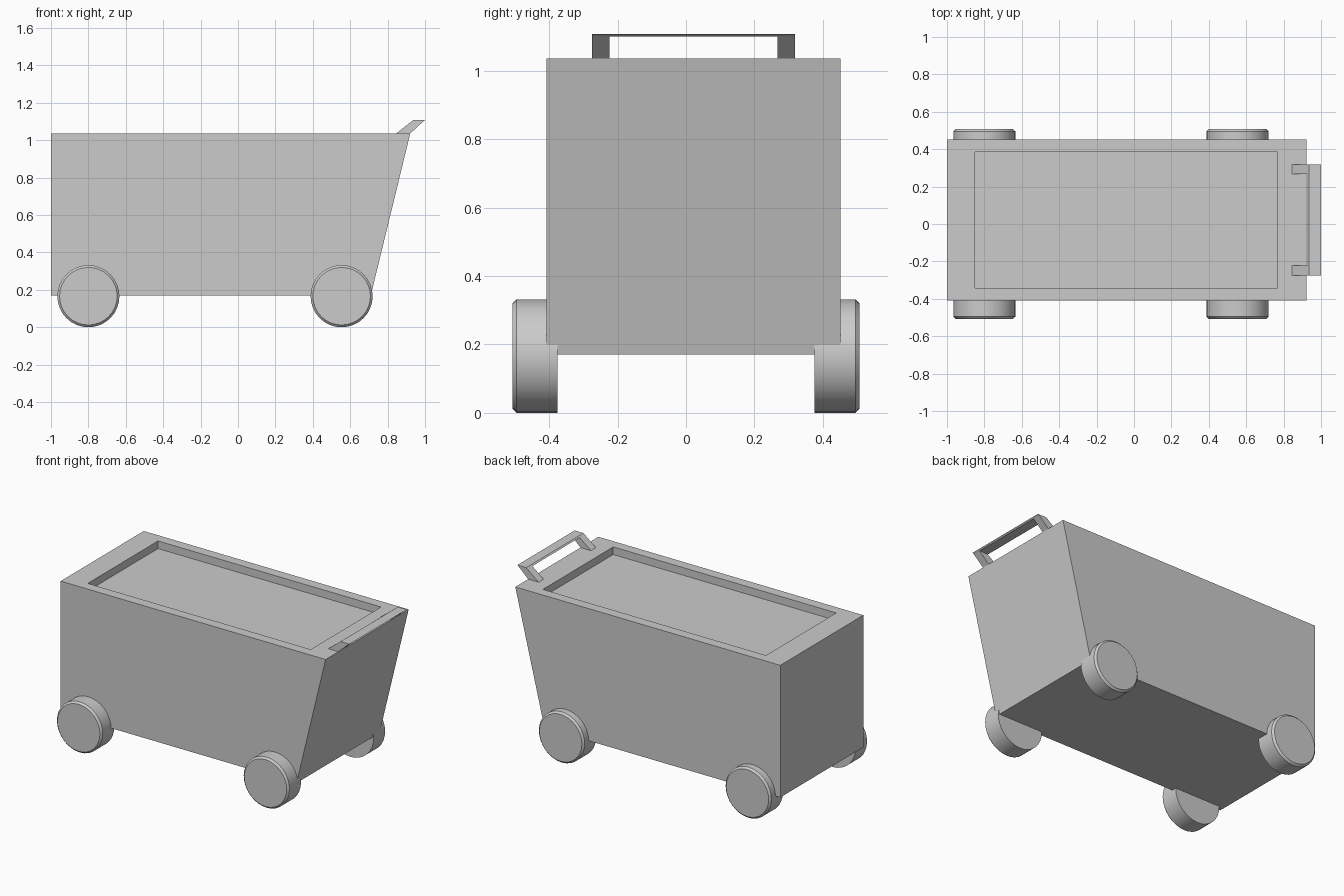
import bpy, bmesh, math
from mathutils import Matrix

if "Cube" in bpy.data.objects:
    bpy.data.objects.remove(bpy.data.objects["Cube"])

YC = 0.022          # centre line of the body and handle
TOP = 1.036


def finish(bm, name):
    bmesh.ops.recalc_face_normals(bm, faces=bm.faces)
    mesh = bpy.data.meshes.new(name)
    bm.to_mesh(mesh)
    bm.free()
    obj = bpy.data.objects.new(name, mesh)
    bpy.context.collection.objects.link(obj)
    return obj


def prism(profile, y0, y1):
    """Extrude an xz profile from y0 to y1."""
    bm = bmesh.new()
    face = bm.faces.new([bm.verts.new((x, y0, z)) for x, z in profile])
    ext = bmesh.ops.extrude_face_region(bm, geom=[face])["geom"]
    verts = [v for v in ext if isinstance(v, bmesh.types.BMVert)]
    bmesh.ops.translate(bm, verts=verts, vec=(0, y1 - y0, 0))
    bmesh.ops.recalc_face_normals(bm, faces=bm.faces)
    return bm


# Body with a sloped end and a shallow recess in the lid
bm = prism([(-1, 0.17), (0.71, 0.17), (0.921, TOP), (-1, TOP)], YC - 0.43, YC + 0.43)
lid = max(bm.faces, key=lambda f: f.calc_center_median().z)
bmesh.ops.inset_region(bm, faces=[lid], thickness=0.066, use_even_offset=True)
for v in lid.verts:
    v.co.x = -0.85 if v.co.x < 0 else 0.767
ext = bmesh.ops.extrude_face_region(bm, geom=[lid])["geom"]
bmesh.ops.translate(bm, verts=[v for v in ext if isinstance(v, bmesh.types.BMVert)],
                    vec=(0, 0, -0.05))
if lid.is_valid:
    bmesh.ops.delete(bm, geom=[lid], context='FACES_ONLY')
finish(bm, "body")

# Wheels with a small bevel on the outer rim
R, INNER, OUTER = 0.166, 0.376, 0.507
for end, x in (("rear", -0.80), ("front", 0.554)):
    for side, s in (("left", 1), ("right", -1)):
        bm = bmesh.new()
        bmesh.ops.create_cone(bm, cap_ends=True, segments=32, radius1=R, radius2=R,
                              depth=OUTER - INNER,
                              matrix=Matrix.Translation((x, s * (INNER + OUTER) / 2, R))
                              @ Matrix.Rotation(math.radians(-90 * s), 4, 'X'))
        rim = [e for e in bm.edges if all(abs(v.co.y) > OUTER - 0.01 for v in e.verts)]
        bmesh.ops.bevel(bm, geom=rim, offset=0.012, segments=1, affect='EDGES')
        obj = finish(bm, f"{end}_{side}_wheel")
        bpy.ops.object.select_all(action='DESELECT')
        obj.select_set(True)
        bpy.context.view_layer.objects.active = obj
        bpy.ops.object.shade_smooth_by_angle(angle=math.radians(30))

# Handle: two slanted posts joined by a thin flat grip
for side, s in (("left", 1), ("right", -1)):
    post = prism([(0.842, TOP - 0.003), (0.918, TOP - 0.003), (0.99, 1.1), (0.927, 1.1)],
                 YC + s * 0.245, YC + s * 0.297)
    finish(post, f"handle_{side}_post")
finish(prism([(0.927, 1.1), (0.99, 1.1), (1.0, 1.107), (0.936, 1.107)],
             YC - 0.297, YC + 0.297), "handle_grip")
